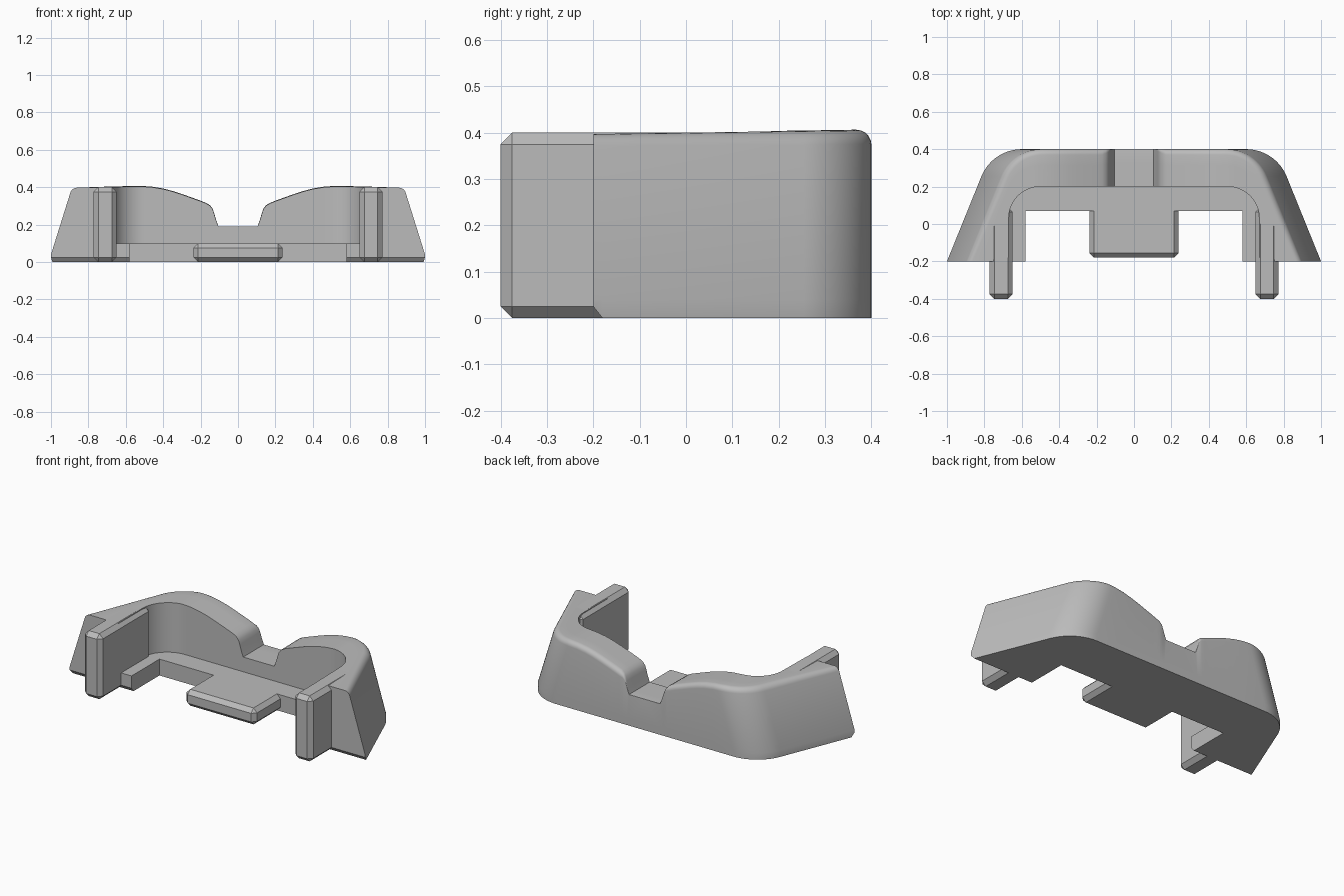
import bpy, bmesh, math
from mathutils import Vector

cube = bpy.data.objects.get("Cube")
if cube:
    bpy.data.objects.remove(cube, do_unlink=True)

grey = bpy.data.materials.new("plain grey")
grey.use_nodes = True
grey.diffuse_color = (0.5, 0.5, 0.5, 1)
grey.node_tree.nodes["Principled BSDF"].inputs["Base Color"].default_value = (0.5, 0.5, 0.5, 1)

HALF_FLOOR = 0.025   # height of the small bottom chamfer
LEAN = 0.3           # inward lean of the side walls


def finish(name, bm, mirror=True, smooth=False):
    bmesh.ops.recalc_face_normals(bm, faces=bm.faces)
    mesh = bpy.data.meshes.new(name)
    bm.to_mesh(mesh)
    bm.free()
    mesh.materials.append(grey)
    obj = bpy.data.objects.new(name, mesh)
    bpy.context.collection.objects.link(obj)
    if smooth:
        bpy.ops.object.select_all(action='DESELECT')
        obj.select_set(True)
        bpy.context.view_layer.objects.active = obj
        bpy.ops.object.shade_smooth_by_angle(angle=math.radians(32))
    if mirror:
        obj.modifiers.new("Mirror", 'MIRROR').use_axis[0] = True
    return obj


def skin(bm, rings, closed=True):
    """Join successive rings of vertices with quads."""
    rows = [[bm.verts.new(p) for p in ring] for ring in rings]
    for a, b in zip(rows, rows[1:]):
        n = len(a)
        for i in range(n if closed else n - 1):
            j = (i + 1) % n
            bm.faces.new((a[i], a[j], b[j], b[i]))
    return rows


def chamfered_box(name, lo, hi, chamfer, mirror):
    bm = bmesh.new()
    bmesh.ops.create_cube(bm, size=1)
    for v in bm.verts:
        v.co = [(l + h) / 2 + c * (h - l) for l, h, c in zip(lo, hi, v.co)]
    bmesh.ops.bevel(bm, geom=bm.edges[:], offset=chamfer, segments=1, affect='EDGES')
    return finish(name, bm, mirror)


# Top line of the wall: central notch rising to two rounded lobes
CREST = [(0, 0.19), (0.105, 0.19), (0.118, 0.225), (0.128, 0.26), (0.136, 0.283),
         (0.15, 0.301), (0.17, 0.313), (0.2, 0.325), (0.25, 0.343), (0.3, 0.361),
         (0.35, 0.377), (0.4, 0.39), (0.46, 0.4), (0.52, 0.404), (0.6, 0.403), (2, 0.403)]


def crest(x, y):
    for (x0, z0), (x1, z1) in zip(CREST, CREST[1:]):
        if x <= x1:
            z = z0 + (z1 - z0) * (x - x0) / (x1 - x0)
            break
    return z + (0.015 * (y - 0.2) if z > 0.2 else 0)


def section(inner, outer, normal, lean, radius, floor=0.0):
    """One slice through the wall, with a rounded outer top edge."""
    normal = Vector(normal)

    def wall(z):
        return Vector((outer[0] - lean * max(0, z - HALF_FLOOR), outer[1]))

    pts = [(inner[0], inner[1], floor), (inner[0], inner[1], crest(*inner))]
    rim = wall(0.4) - normal * radius
    for t in (0.33, 0.67):
        p = Vector(inner).lerp(rim, t)
        pts.append((p.x, p.y, crest(p.x, p.y)))
    top = crest(rim.x, rim.y)
    for k in range(6):
        b = math.pi / 2 * (1 - k / 5)
        z = top - radius * (1 - math.sin(b))
        p = wall(z) - normal * radius * (1 - math.cos(b))
        pts.append((p.x, p.y, z))
    pts.append((outer[0], outer[1], 0.04))
    pts.append((outer[0], outer[1], floor))
    return pts


# Curved wall: straight back, rounded corner, splayed arm
rings = []
for x, _ in CREST[:13]:
    rounding = 0.03 * min(1, max(0.02, (x - 0.105) / 0.06))
    rings.append(section((x, 0.2), (x, 0.4), (0, 1), 0, rounding))
turn = math.radians(68)
STEPS = 14
for k in range(STEPS + 1):
    a = turn * k / STEPS
    i = math.pi / 2 * k / STEPS
    rings.append(section((0.5 + 0.17 * math.sin(i), 0.03 + 0.17 * math.cos(i)),
                         (0.6 + 0.233 * math.sin(a), 0.167 + 0.233 * math.cos(a)),
                         (math.sin(a), math.cos(a)), LEAN, 0.03))
rings.append(section((0.67, -0.18), (0.992, -0.18), (1, 0), LEAN, 0.025))
rings.append(section((0.67, -0.2), (1.0, -0.2), (1, 0), LEAN, 0.025, HALF_FLOOR))
bm = bmesh.new()
rows = skin(bm, rings)
bm.faces.new(rows[-1])
finish("curved_wall", bm, smooth=True)

# Floor ledge along the inside of the wall
outline = [(0, 0.21), (0.68, 0.21), (0.68, -0.2), (0.58, -0.2), (0.58, 0.07), (0, 0.07)]
bm = bmesh.new()
rows = skin(bm, [[(x, max(y, -0.18) if z == 0 else y, z) for x, y in outline]
                 for z in (0, HALF_FLOOR, 0.1)])
bm.faces.new(rows[0])
bm.faces.new(rows[-1])
# leave the centre plane open for the mirror
bmesh.ops.delete(bm, geom=[f for f in bm.faces if all(abs(v.co.x) < 1e-5 for v in f.verts)],
                 context='FACES_ONLY')
finish("floor_ledge", bm)

# Chamfered tongue and side rails
chamfered_box("centre_tongue", (-0.238, -0.18, 0), (0.238, 0.12, 0.1), 0.024, False)
chamfered_box("side_rail", (0.65, -0.4, 0), (0.772, 0.09, 0.4), 0.025, True)
